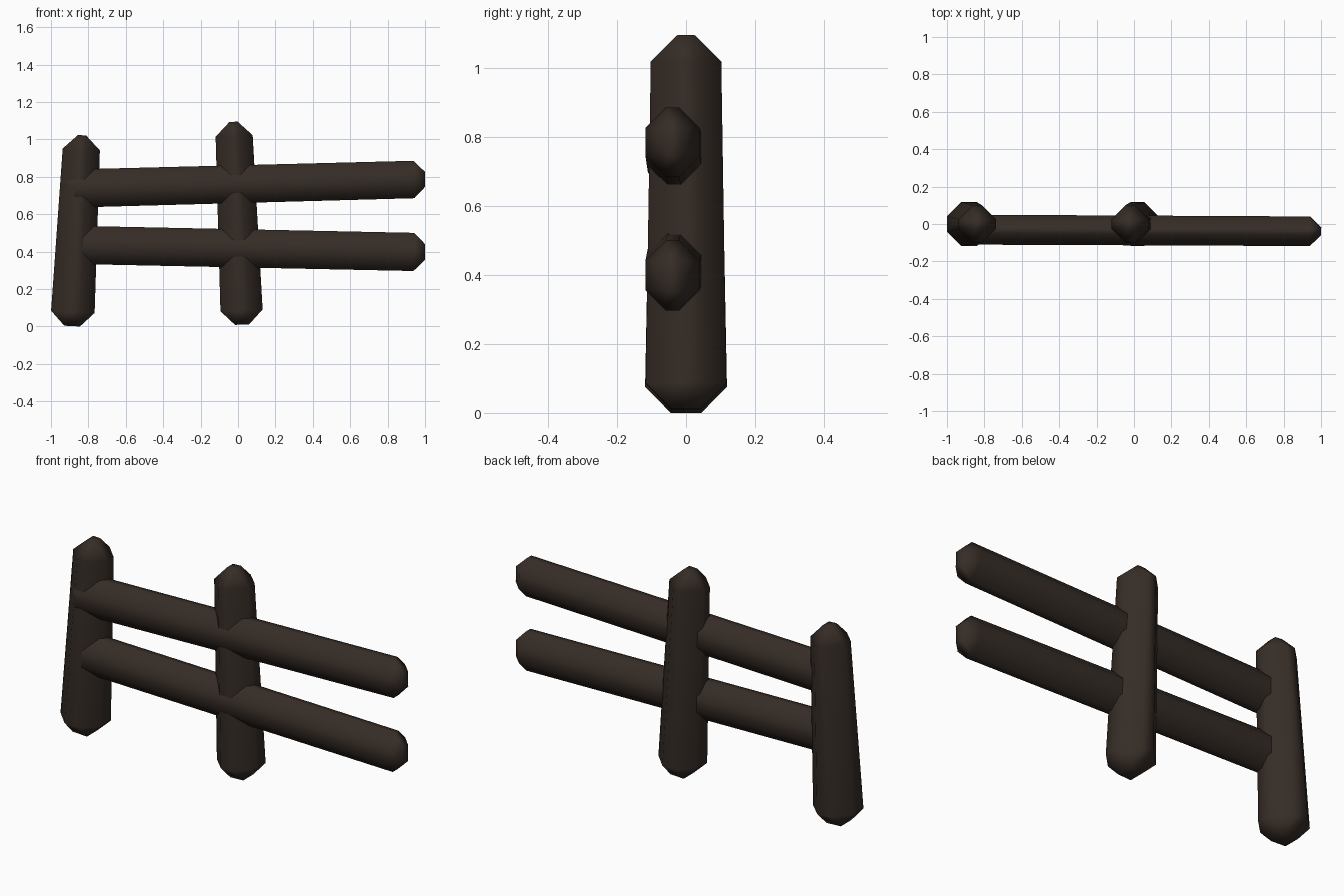
import bpy, bmesh
from mathutils import Vector, Matrix

if "Cube" in bpy.data.objects:
    bpy.data.objects.remove(bpy.data.objects["Cube"])

wood = bpy.data.materials.new("dark_wood")
wood.diffuse_color = (0.036, 0.025, 0.019, 1)
wood.use_nodes = True
wood.node_tree.nodes["Principled BSDF"].inputs["Base Color"].default_value = wood.diffuse_color


def beam(name, start, end, half_start, half_end, chamfer):
    """Chamfered, tapered timber; half sizes are (sideways, depth along y)."""
    a, b = Vector(start), Vector(end)
    length = (b - a).length
    bm = bmesh.new()
    bmesh.ops.create_cube(bm, size=2)
    for v in bm.verts:
        half = half_end if v.co.z > 0 else half_start
        v.co = Vector((v.co.x * half[0], v.co.y * half[1], v.co.z * length / 2))
    bmesh.ops.bevel(bm, geom=bm.edges[:], offset=chamfer, offset_type='OFFSET',
                    segments=1, affect='EDGES', profile=0.5)
    # Local z runs along the beam, local y stays close to world y
    z = (b - a).normalized()
    x = Vector((0, 1, 0)).cross(z).normalized()
    y = z.cross(x)
    frame = Matrix((x, y, z)).transposed().to_4x4()
    bm.transform(Matrix.Translation((a + b) / 2) @ frame)
    bmesh.ops.recalc_face_normals(bm, faces=bm.faces[:])
    for f in bm.faces:
        f.smooth = True
    mesh = bpy.data.meshes.new(name)
    bm.to_mesh(mesh)
    bm.free()
    mesh.materials.append(wood)
    obj = bpy.data.objects.new(name, mesh)
    bpy.context.collection.objects.link(obj)
    # Keep the broad faces flat and shade only the chamfers softly
    obj.modifiers.new("weighted_normals", 'WEIGHTED_NORMAL')
    return obj


# Leaning posts
beam("left_post", (-0.887, 0, 0.002), (-0.834, 0, 1.022),
     (0.118, 0.120), (0.098, 0.100), 0.076)
beam("middle_post", (0.022, 0, 0.01), (-0.024, 0, 1.094),
     (0.114, 0.118), (0.098, 0.101), 0.076)

# Rails set slightly toward the front
beam("upper_rail", (-0.93, -0.03, 0.736), (1.0, -0.039, 0.787),
     (0.102, 0.080), (0.100, 0.079), 0.060)
beam("lower_rail", (-0.93, -0.03, 0.437), (1.0, -0.039, 0.397),
     (0.102, 0.080), (0.102, 0.079), 0.060)
